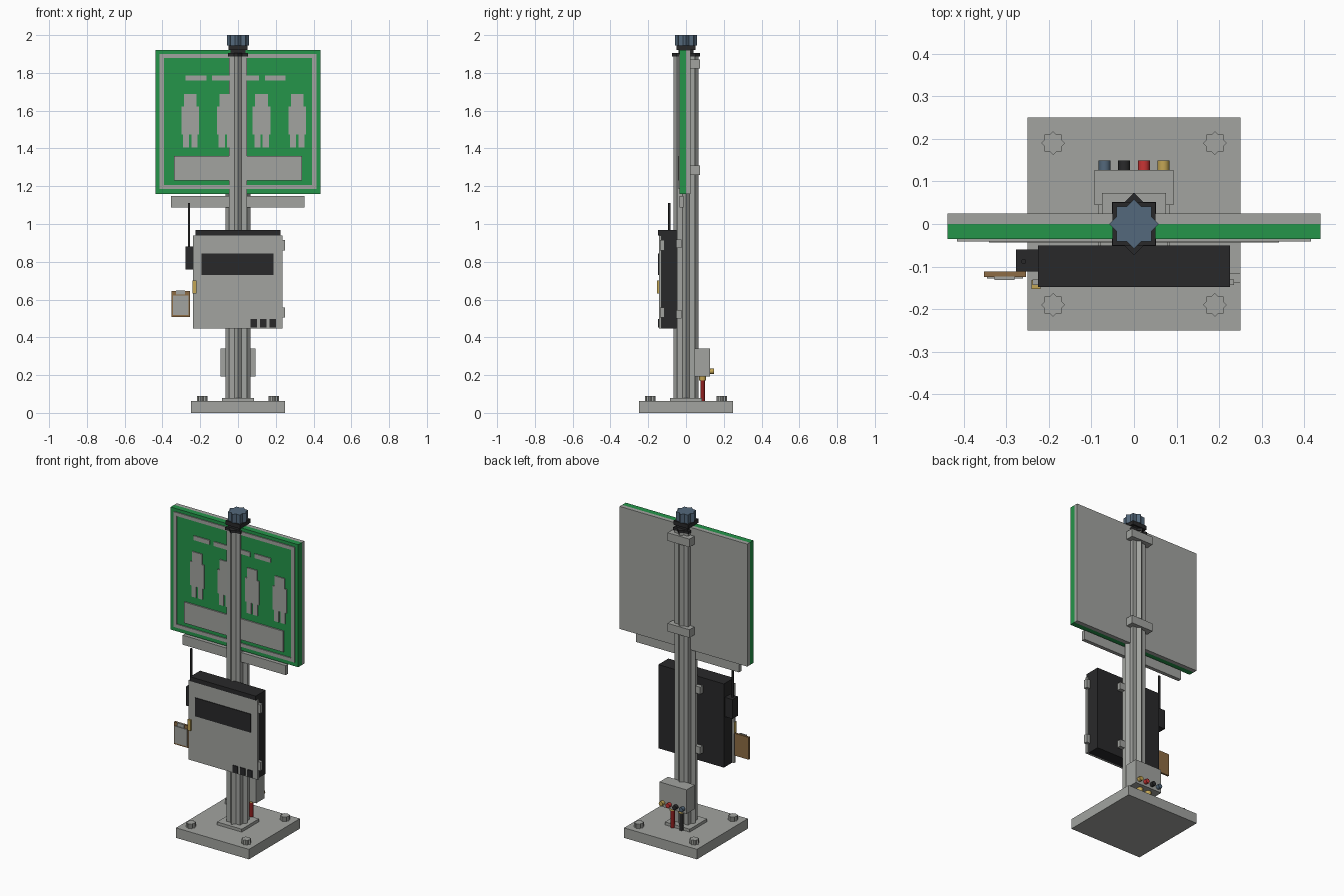
import bpy, bmesh, math

if "Cube" in bpy.data.objects:
    bpy.data.objects.remove(bpy.data.objects["Cube"], do_unlink=True)


def material(name, r, g, b):
    m = bpy.data.materials.new(name)
    m.use_nodes = True
    m.diffuse_color = (r, g, b, 1)
    m.node_tree.nodes["Principled BSDF"].inputs["Base Color"].default_value = (r, g, b, 1)
    return m


GREY = material("light grey metal", 0.36, 0.37, 0.35)
GREEN = material("sign green", 0.018, 0.30, 0.068)
BLACK = material("black plastic", 0.022, 0.022, 0.023)
BLUE = material("slate blue", 0.088, 0.14, 0.20)
GOLD = material("brass", 0.55, 0.38, 0.09)
RED = material("red", 0.58, 0.035, 0.035)
DARK_RED = material("dark red cable", 0.28, 0.014, 0.014)
BROWN = material("brown board", 0.27, 0.15, 0.058)


def finish(name, bm, mat):
    bmesh.ops.recalc_face_normals(bm, faces=bm.faces)
    mesh = bpy.data.meshes.new(name)
    bm.to_mesh(mesh)
    bm.free()
    mesh.materials.append(mat)
    obj = bpy.data.objects.new(name, mesh)
    bpy.context.collection.objects.link(obj)
    return obj


def boxes(name, mat, *extents):
    """One object made of boxes, each given as x0, x1, y0, y1, z0, z1."""
    bm = bmesh.new()
    for x0, x1, y0, y1, z0, z1 in extents:
        verts = bmesh.ops.create_cube(bm, size=1)["verts"]
        bmesh.ops.scale(bm, vec=(x1 - x0, y1 - y0, z1 - z0), verts=verts)
        bmesh.ops.translate(bm, vec=((x0 + x1) / 2, (y0 + y1) / 2, (z0 + z1) / 2), verts=verts)
    return finish(name, bm, mat)


def star(name, mat, x, y, z0, z1, r):
    """Eight-pointed fluted prism."""
    bm = bmesh.new()
    ring = []
    for i in range(16):
        a, rad = i * math.pi / 8, r * (0.77 if i % 2 else 1)
        ring.append(bm.verts.new((x + rad * math.cos(a), y + rad * math.sin(a), z0)))
    face = bm.faces.new(ring)
    top = bmesh.ops.extrude_face_region(bm, geom=[face])["geom"]
    bmesh.ops.translate(bm, vec=(0, 0, z1 - z0),
                        verts=[v for v in top if isinstance(v, bmesh.types.BMVert)])
    return finish(name, bm, mat)


def cylinder(name, mat, centre, r, depth, along_y=False):
    bpy.ops.mesh.primitive_cylinder_add(
        vertices=12, radius=r, depth=depth, location=centre,
        rotation=(math.pi / 2 if along_y else 0, 0, 0))
    obj = bpy.context.object
    obj.name = name
    obj.data.materials.append(mat)
    bpy.ops.object.shade_smooth_by_angle(angle=math.radians(40))
    return obj


# Base, anchor bolts and fluted pole
boxes("base_plate", GREY, (-0.25, 0.25, -0.25, 0.25, 0, 0.062))
boxes("pole_foot", GREY, (-0.085, 0.085, -0.085, 0.085, 0.062, 0.08))
for x in (-0.19, 0.19):
    for y in (-0.19, 0.19):
        star("anchor_bolt", GREY, x, y, 0.062, 0.09, 0.028)
star("pole", GREY, 0, 0, 0.08, 1.89, 0.066)

# Pole top with beacon
star("pole_cap", BLACK, 0, 0, 1.888, 1.904, 0.073)
boxes("beacon_mount", BLACK, (-0.04, 0.04, -0.04, 0.04, 1.90, 1.92),
      (-0.05, 0.05, -0.05, 0.05, 1.92, 1.945))
star("beacon", BLUE, 0, 0, 1.945, 2.0, 0.058)

# Sign panel with green face and grey back
boxes("sign_face", GREEN, (-0.438, 0.438, -0.035, 0, 1.16, 1.92))
boxes("sign_back", GREY, (-0.438, 0.438, 0, 0.025, 1.16, 1.92))
Y0, Y1 = -0.041, -0.034
boxes("sign_border", GREY,
      (-0.415, -0.393, Y0, Y1, 1.185, 1.90), (0.393, 0.415, Y0, Y1, 1.185, 1.90),
      (-0.393, 0.393, Y0, Y1, 1.185, 1.207), (-0.393, 0.393, Y0, Y1, 1.878, 1.90))
boxes("sign_caption_panel", GREY, (-0.34, 0.34, Y0 - 0.002, Y1, 1.23, 1.36))
boxes("sign_dashes", GREY, *[(c - 0.055, c + 0.055, Y0, Y1, 1.76, 1.787)
                             for c in (-0.222, -0.083, 0.057, 0.197)])
for i in range(4):
    c = -0.253 + i * 0.189
    boxes("sign_figure", GREY,
          (c - 0.034, c + 0.034, Y0, Y1, 1.623, 1.687),
          (c - 0.047, c + 0.047, Y0, Y1, 1.475, 1.623),
          (c - 0.038, c - 0.006, Y0, Y1, 1.406, 1.475),
          (c + 0.006, c + 0.038, Y0, Y1, 1.406, 1.475))
boxes("lower_bar", GREY, (-0.355, 0.352, -0.035, -0.012, 1.088, 1.147))
for z in (1.285, 1.847):
    boxes("sign_clamp", GREY, (-0.075, 0.075, 0.024, 0.073, z - 0.025, z + 0.025))

# Control cabinet
boxes("cabinet_body", BLACK, (-0.225, 0.225, -0.13, -0.05, 0.448, 0.945),
      (-0.225, 0.225, -0.148, -0.05, 0.94, 0.967))
boxes("cabinet_door", GREY, (-0.238, 0.235, -0.143, -0.13, 0.448, 0.94))
boxes("cabinet_window", BLACK, (-0.193, 0.188, -0.147, -0.14, 0.73, 0.845))
boxes("cabinet_buttons", BLACK, *[(c - 0.017, c + 0.017, -0.147, -0.14, 0.453, 0.496)
                                  for c in (0.083, 0.133, 0.183)])
boxes("cabinet_lock", GOLD, (-0.24, -0.219, -0.153, -0.132, 0.633, 0.70))
for z in (0.532, 0.888):
    boxes("door_hinge", GREY, (0.224, 0.25, -0.138, -0.115, z - 0.027, z + 0.027))
for z in (0.523, 0.895):
    boxes("cabinet_bracket", GREY, (-0.08, 0.08, -0.052, -0.025, z - 0.022, z + 0.022))

# Antenna unit
boxes("antenna_box", BLACK, (-0.277, -0.224, -0.112, -0.06, 0.76, 0.88))
cylinder("antenna_rod", BLACK, (-0.259, -0.088, 0.99), 0.006, 0.24)

# Hanging clipboard
boxes("clipboard", BROWN, (-0.352, -0.253, -0.124, -0.112, 0.507, 0.645))
boxes("clipboard_paper", GREY, (-0.345, -0.261, -0.128, -0.123, 0.517, 0.622))
boxes("clipboard_clip", GREY, (-0.328, -0.28, -0.131, -0.123, 0.626, 0.648))

# Rear junction box with coloured sockets and cables
boxes("junction_box", GREY, (-0.093, 0.093, 0.045, 0.127, 0.193, 0.342))
for x, mat in ((-0.069, BLUE), (-0.023, BLACK), (0.023, RED), (0.069, GOLD)):
    cylinder("socket", mat, (x, 0.134, 0.22), 0.014, 0.03, True)
for x, mat in ((0.03, DARK_RED), (-0.03, BLACK)):
    cylinder("cable_gland", GOLD, (x, 0.088, 0.183), 0.018, 0.024)
    cylinder("cable", mat, (x, 0.088, 0.118), 0.012, 0.12)
